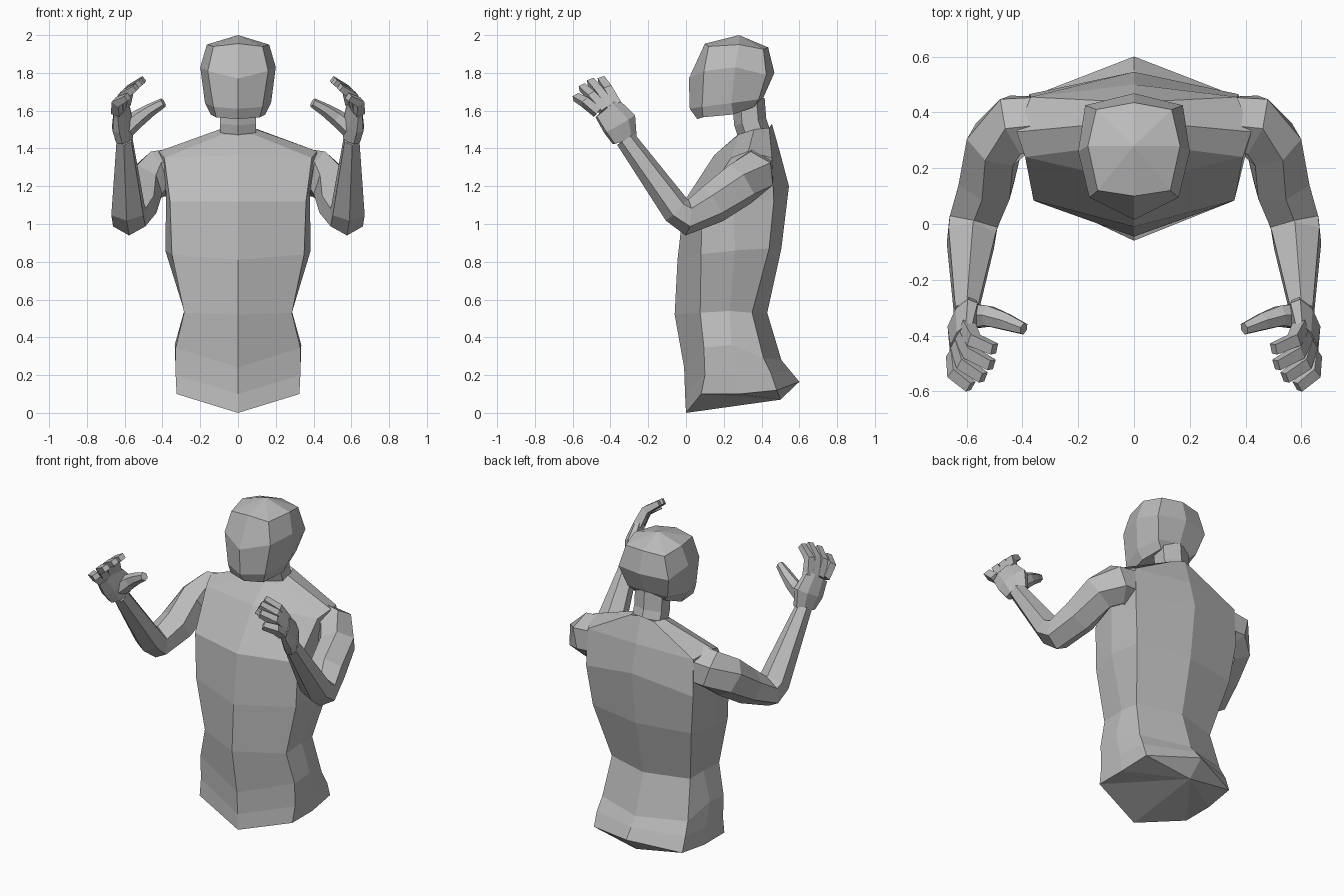
import bpy, bmesh, math
from mathutils import Vector

cube = bpy.data.objects.get("Cube")
if cube:
    bpy.data.objects.remove(cube)

# One flat clay colour
clay = bpy.data.materials.new("clay_grey")
clay.use_nodes = True
colour = (0.5, 0.5, 0.5, 1)
clay.diffuse_color = colour
clay.node_tree.nodes["Principled BSDF"].inputs["Base Color"].default_value = colour


def loft(name, rings, bottom=None, top=None, paired=False):
    """Skin closed rings; cap each end with a fan to an apex or a flat face."""
    bm = bmesh.new()
    loops = [[bm.verts.new(p) for p in ring] for ring in rings]
    n = len(loops[0])
    for a, b in zip(loops, loops[1:]):
        for i in range(n):
            j = (i + 1) % n
            bm.faces.new((a[i], a[j], b[j], b[i]))
    for loop, apex in ((loops[0], bottom), (loops[-1], top)):
        if apex is None:
            bm.faces.new(loop)
        else:
            tip = bm.verts.new(apex)
            for i in range(n):
                bm.faces.new((loop[i], loop[(i + 1) % n], tip))
    bmesh.ops.recalc_face_normals(bm, faces=bm.faces)
    mesh = bpy.data.meshes.new(name)
    bm.to_mesh(mesh)
    bm.free()
    mesh.materials.append(clay)
    obj = bpy.data.objects.new(name, mesh)
    bpy.context.collection.objects.link(obj)
    if paired:
        obj.modifiers.new("mirror", 'MIRROR').use_mirror_merge = False
    return obj


def symmetric(half):
    """Complete a half ring that runs from front centre to back centre."""
    return half + [(-x, y, z) for x, y, z in half[-2:0:-1]]


def tube(name, path, sizes, sides=6, ref=(0, 0, 1), paired=True):
    """Faceted limb; sizes give half width across and half height towards ref."""
    pts = [Vector(p) for p in path]
    rings = []
    for i, p in enumerate(pts):
        t = Vector()
        if i:
            t += (p - pts[i - 1]).normalized()
        if i < len(pts) - 1:
            t += (pts[i + 1] - p).normalized()
        t.normalize()
        h = Vector(ref) - t * t.dot(Vector(ref))
        h.normalize()
        side = t.cross(h)
        w, d = sizes[i]
        k = 1 / math.cos(math.pi / sides)
        angles = [math.tau * (s + 0.5) / sides for s in range(sides)]
        rings.append([p + side * (w * k * math.cos(a)) + h * (d * k * math.sin(a))
                      for a in angles])
    return loft(name, rings, paired=paired)


# Torso: hips, waist, ribs, chest, shoulders, neck base
torso = [
    [(0, 0, 0), (.325, .08, .10), (.325, .28, .10), (.31, .48, .12), (0, .6, .165)],
    [(0, -.005, .10), (.33, .10, .20), (.33, .27, .21), (.31, .45, .21), (0, .55, .225)],
    [(0, -.01, .24), (.33, .095, .345), (.335, .24, .36), (.3, .41, .29), (0, .505, .28)],
    [(0, -.06, .52), (.285, .075, .53), (.285, .23, .54), (.275, .35, .53), (0, .43, .53)],
    [(0, -.045, .81), (.35, .08, .84), (.385, .26, .86), (.345, .44, .87), (0, .505, .87)],
    [(0, -.01, 1.12), (.36, .085, 1.12), (.38, .25, 1.16), (.375, .465, 1.12), (0, .545, 1.2)],
    [(0, .15, 1.365), (.39, .24, 1.35), (.42, .33, 1.385), (.37, .455, 1.35), (0, .5, 1.37)],
    [(0, .27, 1.47), (.08, .28, 1.475), (.1, .36, 1.5), (.08, .44, 1.51), (0, .455, 1.53)],
]
loft("torso", [symmetric(r) for r in torso], bottom=(0, .5, .07))

# Neck
tube("neck", [(0, .37, 1.45), (0, .34, 1.54), (0, .33, 1.66)],
     [(.095, .075)] * 3, ref=(0, 1, 0), paired=False)

# Head: jaw, cheeks, brow, crown
head = [
    [(0, .06, 1.555), (.115, .09, 1.565), (.145, .25, 1.58), (.1, .36, 1.62), (0, .38, 1.63)],
    [(0, .02, 1.61), (.13, .085, 1.62), (.175, .24, 1.64), (.14, .385, 1.66), (0, .41, 1.67)],
    [(0, .015, 1.77), (.16, .095, 1.81), (.2, .26, 1.83), (.175, .425, 1.79), (0, .468, 1.8)],
    [(0, .1, 1.955), (.13, .12, 1.94), (.165, .28, 1.95), (.135, .41, 1.925), (0, .435, 1.935)],
]
loft("head", [symmetric(r) for r in head], top=(0, .28, 2))

# Arms: shoulder, upper arm, elbow, forearm, wrist
tube("arm", [(.32, .355, 1.275), (.425, .355, 1.265), (.5, .285, 1.21), (.53, .14, 1.105),
             (.575, .005, 1.035), (.583, -.05, 1.075), (.602, -.32, 1.45)],
     [(.1, .11), (.105, .108), (.095, .105), (.095, .092),
      (.088, .083), (.085, .07), (.04, .047)])

# Hands: palm, curled fingers and thumb, all turned slightly inward
across = (-.35, .8, .4)
tube("palm", [(.602, -.325, 1.445), (.612, -.352, 1.53), (.62, -.42, 1.615)],
     [(.038, .066), (.045, .094), (.028, .078)], sides=8, ref=across)
finger_tips = [(.5, -.448, 1.765), (.51, -.505, 1.755), (.54, -.55, 1.725), (.585, -.583, 1.672)]
first, last = Vector((.598, -.368, 1.63)), Vector((.642, -.468, 1.59))
for i, (label, tip) in enumerate(zip(("index", "middle", "ring", "little"), finger_tips)):
    base = first.lerp(last, i / 3)
    knuckle = base.lerp(Vector(tip), .55) + Vector((.03, -.004, .01))
    tube(label + "_finger", [base, knuckle, tip],
         [(.025, .022), (.022, .022), (.016, .019)], sides=4, ref=across)
tube("thumb", [(.59, -.33, 1.51), (.52, -.33, 1.565), (.46, -.35, 1.605), (.395, -.375, 1.643)],
     [(.045, .045), (.036, .038), (.03, .03), (.02, .022)])
